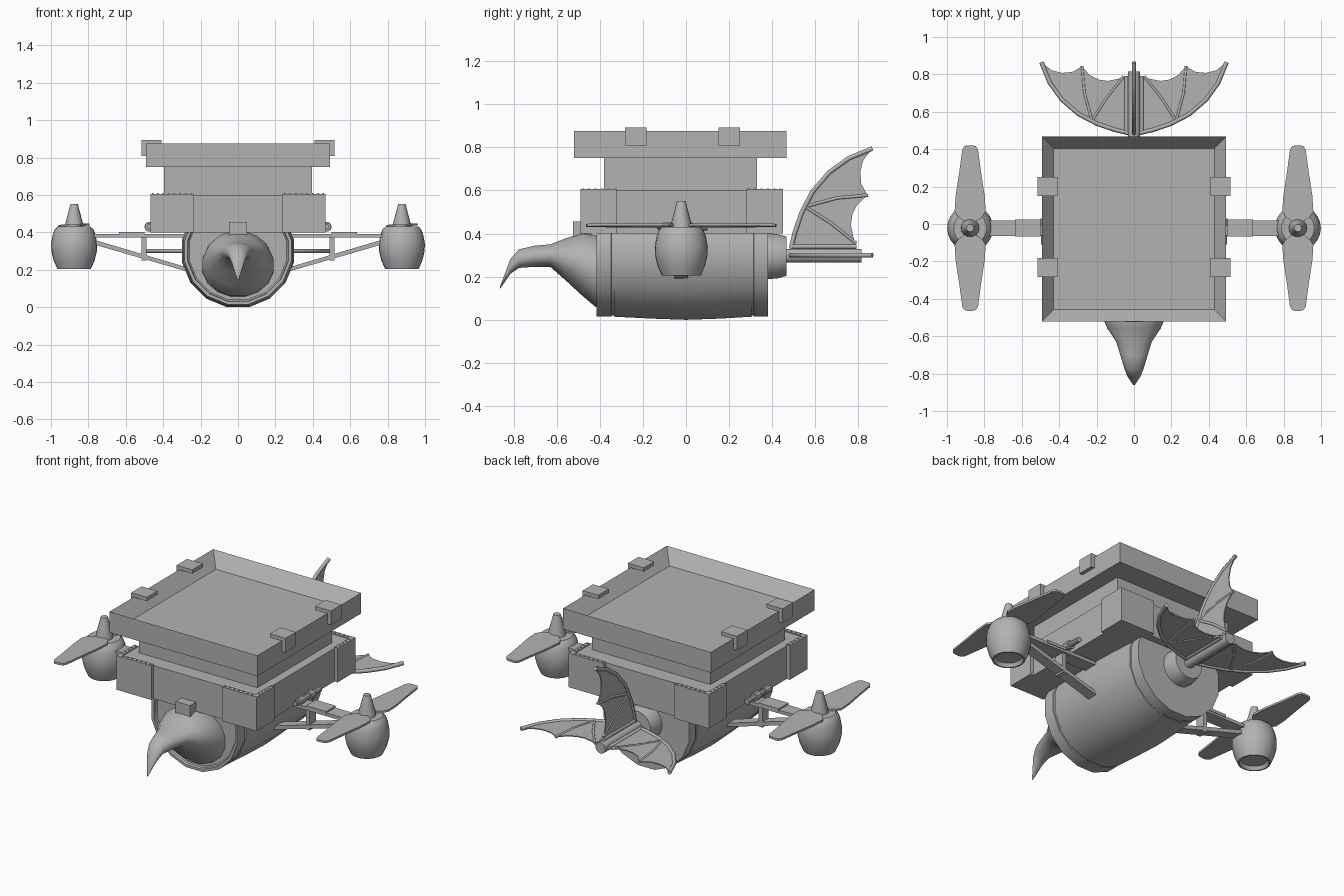
import bpy, bmesh, math
from mathutils import Vector, Matrix

if "Cube" in bpy.data.objects:
    bpy.data.objects.remove(bpy.data.objects["Cube"])

grey = bpy.data.materials.new("plain grey")
grey.diffuse_color = (0.45, 0.45, 0.45, 1)
grey.use_nodes = True
grey.node_tree.nodes["Principled BSDF"].inputs["Base Color"].default_value = grey.diffuse_color


def finish(name, bm, smooth=0):
    bmesh.ops.recalc_face_normals(bm, faces=bm.faces)
    me = bpy.data.meshes.new(name)
    bm.to_mesh(me)
    bm.free()
    me.materials.append(grey)
    ob = bpy.data.objects.new(name, me)
    bpy.context.collection.objects.link(ob)
    if smooth:
        bpy.ops.object.select_all(action='DESELECT')
        ob.select_set(True)
        bpy.context.view_layer.objects.active = ob
        bpy.ops.object.shade_smooth_by_angle(angle=math.radians(smooth))
    return ob


def add_box(bm, x, y, z):
    c = [(a + b) / 2 for a, b in (x, y, z)]
    s = [abs(b - a) for a, b in (x, y, z)]
    m = Matrix.Translation(c) @ Matrix.Diagonal((*s, 1))
    return bmesh.ops.create_cube(bm, size=1, matrix=m)["verts"]


def boxes(name, *specs):
    bm = bmesh.new()
    for s in specs:
        add_box(bm, *s)
    return finish(name, bm)


def loft(name, rings, smooth=35):
    """Skin equal-sized point rings and cap both ends."""
    bm = bmesh.new()
    rs = [[bm.verts.new(p) for p in r] for r in rings]
    n = len(rs[0])
    for a, b in zip(rs, rs[1:]):
        for i in range(n):
            j = (i + 1) % n
            bm.faces.new((a[i], a[j], b[j], b[i]))
    bm.faces.new(rs[0])
    bm.faces.new(rs[-1])
    return finish(name, bm, smooth)


def ring_y(y, zc, rx, rz, n):
    return [(rx * math.sin(t), y, zc + rz * math.cos(t))
            for t in (math.tau * (i + 0.5) / n for i in range(n))]


def ring_z(cx, cy, z, r, n):
    return [(cx + r * math.cos(math.tau * i / n), cy + r * math.sin(math.tau * i / n), z)
            for i in range(n)]


def rods(name, paths, place=lambda v: v):
    """Round bars along point paths, each given as (radius, points)."""
    cu = bpy.data.curves.new(name, 'CURVE')
    cu.dimensions = '3D'
    cu.bevel_resolution = 1
    cu.bevel_depth = 1
    cu.use_fill_caps = True
    for r, pts in paths:
        sp = cu.splines.new('POLY')
        sp.points.add(len(pts) - 1)
        for p, q in zip(sp.points, pts):
            p.co = (*place(Vector(q)), 1)
            p.radius = r
    cu.materials.append(grey)
    ob = bpy.data.objects.new(name, cu)
    bpy.context.collection.objects.link(ob)
    return ob


# Top tray with a recessed floor
bm = bmesh.new()
add_box(bm, (-.493, .493), (-.52, .467), (.75, .875))
bm.faces.ensure_lookup_table()
top = max(bm.faces, key=lambda f: f.calc_center_median().z)
bmesh.ops.inset_region(bm, faces=[top], thickness=.09)
bmesh.ops.translate(bm, verts=top.verts, vec=(0, 0, -.08))
finish("tray", bm)

# Clips folded over the tray edges
for s, side in ((-1, "left"), (1, "right")):
    for y, end in ((-.233, "front"), (.2, "rear")):
        boxes(f"tray_clip_{side}_{end}",
              ((s * .41, s * .515), (y - .05, y + .05), (.87, .893)),
              ((s * .49, s * .515), (y - .05, y + .05), (.808, .88)))

# Crate stack below the tray
boxes("upper_crate", ((-.395, .395), (-.38, .33), (.595, .755)))
boxes("lower_crate", ((-.447, .447), (-.47, .425), (.4, .6)))

# Corner guards with a row of studs on top
for sx in (-1, 1):
    for sy in (-1, 1):
        cy = -.02
        boxes("corner_guard",
              ((sx * .235, sx * .468), (cy + sy * .445, cy + sy * .47), (.4, .606)),
              ((sx * .443, sx * .468), (cy + sy * .3, cy + sy * .47), (.4, .606)))
        studs = [(sx * (.25 + .03 * i), cy + sy * .457) for i in range(7)]
        studs += [(sx * .455, cy + sy * (.31 + .03 * i)) for i in range(5)]
        boxes("guard_studs", *[((x - .004, x + .004), (y - .004, y + .004), (.6, .609))
                               for x, y in studs])

# Barrel hull with end bands and a recessed front
hull = [(-.395, .265), (-.4, .272), (-.415, .275), (-.415, .291), (-.347, .291), (-.345, .285),
        (-.335, .285), (-.333, .291), (-.16, .3), (0, .3058), (.16, .3), (.305, .291),
        (.307, .286), (.313, .286), (.315, .291), (.38, .291), (.38, .27)]
loft("hull", [ring_y(y, .3, r, r, 16) for y, r in hull], 30)

# Rear bearing and tail boom
loft("rear_bearing", [ring_y(y, .295, r, r, 20) for y, r in
                      ((.37, .107), (.42, .105), (.466, .092))])
loft("tail_boom", [ring_y(y, .297, .033, .033, 12) for y in (.45, .815)])

# Figurehead: hooked beak growing out of the hull front
head = [(-.39, .22, .195, .168), (-.42, .227, .194, .17), (-.48, .258, .18, .15),
        (-.56, .281, .145, .098), (-.63, .298, .097, .053), (-.70, .295, .075, .05),
        (-.775, .284, .052, .044), (-.815, .247, .036, .035), (-.862, .15, .004, .006)]
loft("beak_head", [ring_y(*h, 16) for h in head], 45)
boxes("head_latch", ((-.048, .048), (-.525, -.44), (.38, .455)))

# Side assemblies: arms, pipes, motors, propellers
for s, side in ((-1, "left"), (1, "right")):
    mx, my = s * .876, -.022
    boxes(f"arm_beam_{side}", ((s * .27, s * .78), (my - .042, my + .042), (.372, .392)),
          ((s * .5, s * .635), (my - .046, my + .046), (.385, .402)),
          ((s * .49, s * .515), (my - .03, my + .03), (.25, .38)))
    lower = [Vector((s * x, my + w, z)) for w in (-.032, .032)
             for x, z in ((.27, .19), (.77, .335), (.77, .36), (.27, .212))]
    loft(f"arm_brace_{side}", [lower[:4], lower[4:]], 0)

    pipe = [(-.135, .012), (-.11, .012), (-.11, .022), (-.06, .022), (-.06, .017), (-.01, .017),
            (-.01, .026), (.03, .026), (.03, .016), (.1, .016)]
    loft(f"side_pipe_{side}", [[(x + s * .475, y, z) for x, y, z in ring_y(py, .43, r, r, 10)]
                               for py, r in pipe])

    body = [(.225, .07), (.205, .082), (.205, .09), (.25, .11), (.3, .122), (.34, .123),
            (.385, .115), (.415, .104), (.43, .088), (.43, .05)]
    loft(f"motor_{side}", [ring_z(mx, my, z, r, 24) for z, r in body])
    hub = [(.42, .05), (.452, .046), (.535, .024), (.552, .02)]
    loft(f"propeller_hub_{side}", [ring_z(mx, my, z, r, 16) for z, r in hub])

    for d in (-1, 1):
        outline = [(.03, .02), (.06, .065), (.09, .083), (.17, .078), (.30, .058),
                   (.42, .042), (.438, .03), (.442, .015)]
        pts = [(w, l) for l, w in outline] + [(-w, l) for l, w in reversed(outline)]
        loft(f"propeller_blade_{side}",
             [[(mx + w, my + d * l, z + w * .05) for w, l in pts] for z in (.432, .444)], 0)

# Bat-like tail fins: membrane, leading edge and finger ribs (radius out, y back)
lead = [(.03, .487), (.1, .503), (.195, .535), (.295, .587), (.385, .665), (.45, .755), (.495, .865)]
trail = [(.44, .822), (.385, .808), (.33, .813), (.278, .842), (.235, .795), (.19, .772),
         (.14, .765), (.09, .775), (.03, .79)]
wrist = (.225, .552)
fingers = [[wrist, (.265, .7), (.278, .845)], [wrist, (.15, .67), (.055, .79)]]
fins = {"left": (Vector((-1, 0, 0)), Vector((0, 0, 1))),
        "right": (Vector((1, 0, 0)), Vector((0, 0, 1))),
        "top": (Vector((0, 0, 1)), Vector((1, 0, 0)))}
for side, (out, nrm) in fins.items():
    def place(v):
        return Vector((0, v.y, .3)) + out * v.x + nrm * v.z
    loft(f"tail_fin_{side}", [[place(Vector((r, y, h))) for r, y in lead + trail]
                              for h in (-.003, .003)], 0)
    bars = [(.012, [(r, y, 0) for r, y in lead])]
    bars += [(.008, [(r, y, 0) for r, y in f]) for f in fingers]
    bars.append((.012, [(.04, .487, 0), (.04, .79, 0)]))
    rods(f"tail_fin_ribs_{side}", bars, place)
